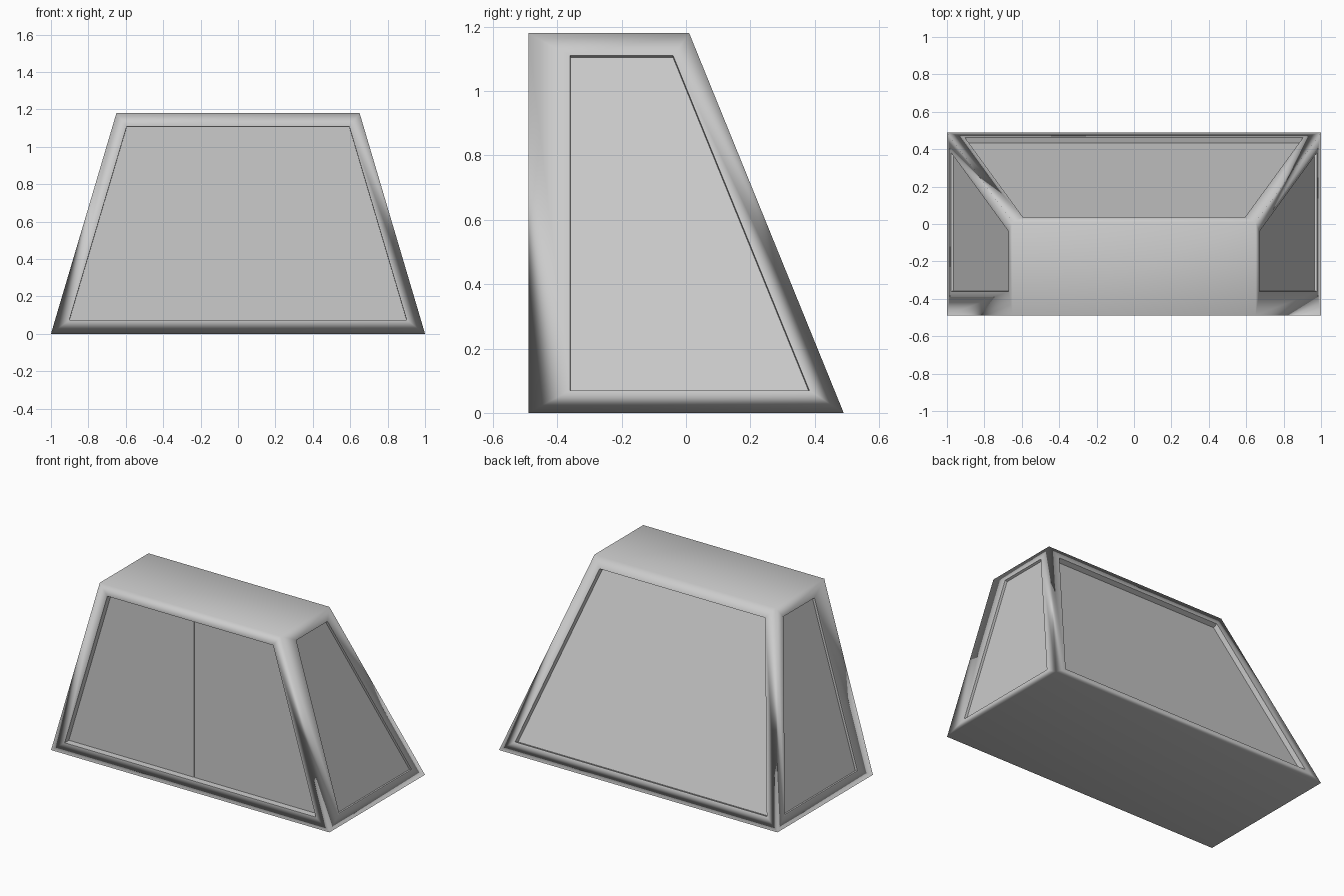
import bpy, bmesh
from mathutils import Vector

if "Cube" in bpy.data.objects:
    bpy.data.objects.remove(bpy.data.objects["Cube"])


def make_object(name, bm):
    bmesh.ops.recalc_face_normals(bm, faces=bm.faces)
    mesh = bpy.data.meshes.new(name)
    bm.to_mesh(mesh)
    bm.free()
    obj = bpy.data.objects.new(name, mesh)
    bpy.context.collection.objects.link(obj)
    return obj


def loft(bottom, top):
    # closed solid between two matching loops
    bm = bmesh.new()
    a = [bm.verts.new(p) for p in bottom]
    b = [bm.verts.new(p) for p in top]
    bm.faces.new(a)
    bm.faces.new(b)
    for i in range(len(a)):
        j = (i + 1) % len(a)
        bm.faces.new((a[i], a[j], b[j], b[i]))
    bmesh.ops.recalc_face_normals(bm, faces=bm.faces)
    return bm


# Housing: vertical front, sloping back and sides
bm = loft([(-1, -.49, 0), (1, -.49, 0), (1, .49, 0), (-1, .49, 0)],
          [(-.65, -.49, 1.18), (.65, -.49, 1.18), (.65, .01, 1.18), (-.65, .01, 1.18)])
walls = [f for f in bm.faces if abs(f.normal.z) < .9]
for f in bm.faces:
    f.smooth = True

# Recessed panel in each of the four walls, leaving a frame around it
panels = []
for f in walls:
    side = abs(f.normal.x) > .5
    front = f.normal.y < -.5
    depth = .015 if side else (.045 if front else .032)
    bmesh.ops.inset_individual(bm, faces=[f], thickness=.073, use_even_offset=True)
    if side:
        # wider post at the front of the side windows
        for v in sorted(f.verts, key=lambda v: v.co.y)[:2]:
            v.co.y = -.36
    rim = list(f.edges)
    bmesh.ops.inset_individual(bm, faces=[f], thickness=.001, depth=-depth,
                               use_even_offset=True)
    for e in rim + list(f.edges):
        e.smooth = False
    for v in f.verts:
        for e in v.link_edges:
            e.smooth = False
housing = make_object("housing", bm)

# Soft-looking frame: shading blends from one large face to the next
wn = housing.modifiers.new("frame_shading", 'WEIGHTED_NORMAL')
wn.keep_sharp = True

# Pair of front doors with a fine centre gap
outline = [(.002, .075), (.9, .075), (.596, 1.105), (.002, 1.105)]
doors = make_object("front_doors", loft([(x, -.45, z) for x, z in outline],
                                        [(x, -.44, z) for x, z in outline]))
doors.modifiers.new("mirror", 'MIRROR').use_mirror_merge = False
